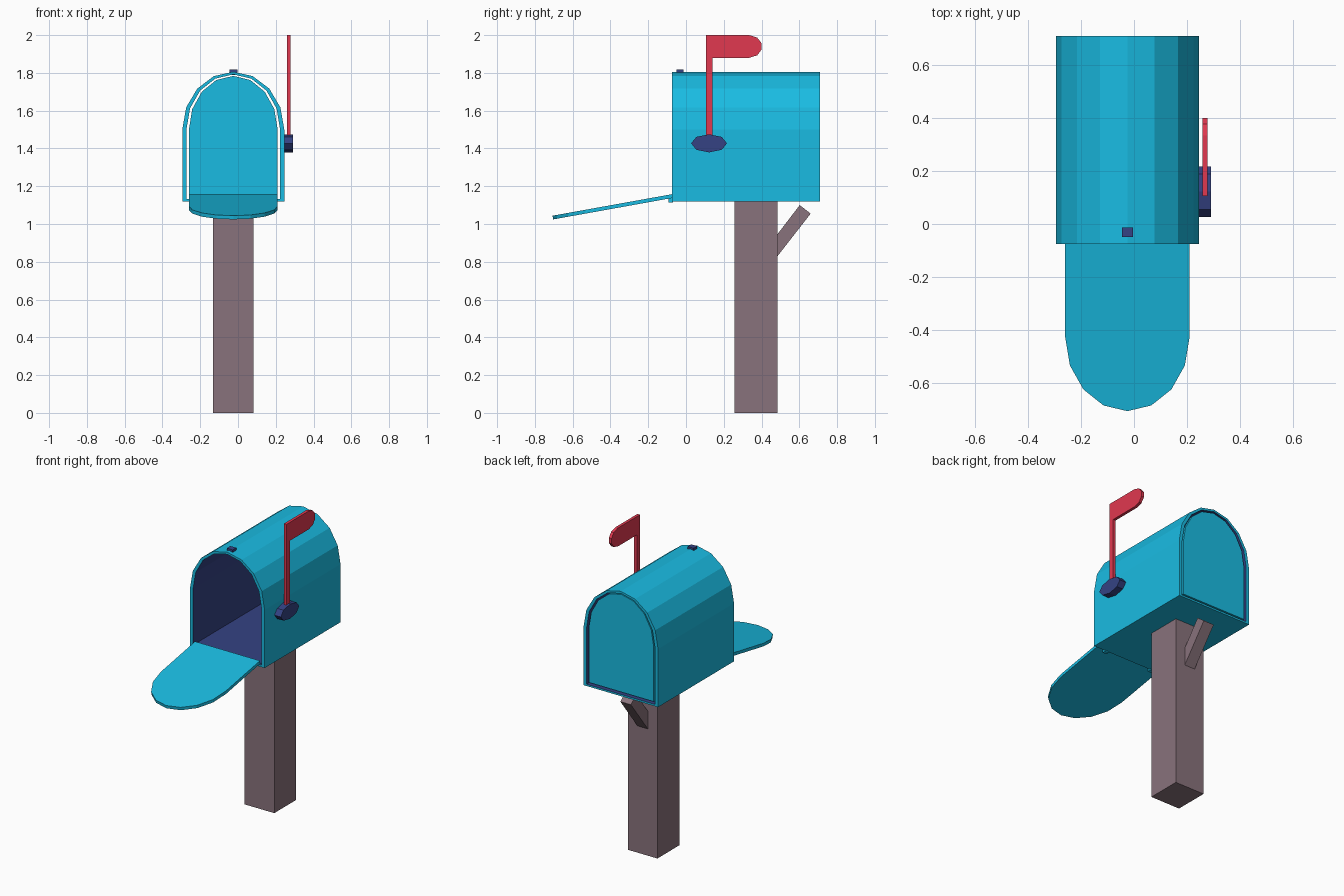
import bpy, bmesh, math
from mathutils import Vector

if "Cube" in bpy.data.objects:
    bpy.data.objects.remove(bpy.data.objects["Cube"])

CX = -0.025  # centre line of box and post


def material(name, rgb):
    m = bpy.data.materials.new(name)
    m.diffuse_color = (*rgb, 1)
    m.use_nodes = True
    m.node_tree.nodes["Principled BSDF"].inputs["Base Color"].default_value = m.diffuse_color
    return m


CYAN = material("cyan", (0.01, 0.50, 0.76))
NAVY = material("navy", (0.035, 0.055, 0.23))
RED = material("red", (0.75, 0.04, 0.08))
WOOD = material("wood", (0.25, 0.17, 0.20))


def finish(name, bm, *mats):
    bmesh.ops.recalc_face_normals(bm, faces=bm.faces[:])
    me = bpy.data.meshes.new(name)
    bm.to_mesh(me)
    bm.free()
    for m in mats:
        me.materials.append(m)
    ob = bpy.data.objects.new(name, me)
    bpy.context.collection.objects.link(ob)
    return ob


def prism(name, points, offset, mat):
    """Extrude a flat outline of 3D points along an offset vector."""
    bm = bmesh.new()
    off = Vector(offset)
    a = [bm.verts.new(p) for p in points]
    b = [bm.verts.new(Vector(p) + off) for p in points]
    bm.faces.new(a)
    bm.faces.new(b[::-1])
    for i in range(len(a)):
        j = (i + 1) % len(a)
        bm.faces.new((a[i], b[i], b[j], a[j]))
    return finish(name, bm, mat)


def box(name, x, y, z, mat):
    pts = [(x[0], y[0], z[0]), (x[1], y[0], z[0]), (x[1], y[1], z[0]), (x[0], y[1], z[0])]
    return prism(name, pts, (0, 0, z[1] - z[0]), mat)


def arch(rx, base, spring, rise):
    """Round-topped outline: flat base, straight sides, eight-sided arc."""
    arc = [(CX + rx * math.cos(math.pi * i / 8), spring + rise * math.sin(math.pi * i / 8))
           for i in range(9)]
    return [(CX - rx, base), (CX + rx, base)] + arc


# Hollow box shell, navy on the inside
Y0, Y1 = -0.075, 0.71
outer = arch(0.27, 1.12, 1.50, 0.306)
inner = arch(0.248, 1.132, 1.50, 0.292)
bm = bmesh.new()
loops = [[bm.verts.new((x, y, z)) for x, z in prof]
         for prof, y in ((outer, Y0), (outer, Y1), (inner, Y1), (inner, Y0))]
n = len(outer)
for k in range(4):
    p, q = loops[k], loops[(k + 1) % 4]
    for i in range(n):
        j = (i + 1) % n
        f = bm.faces.new((p[i], p[j], q[j], q[i]))
        f.material_index = 1 if k == 2 else 0
finish("box_shell", bm, CYAN, NAVY)

# Back panel, set in with a narrow gap
prism("back_panel", [(x, 0.685, z) for x, z in arch(0.235, 1.145, 1.50, 0.284)],
      (0, 0.02, 0), CYAN)

# Open door, hanging slightly down
tilt = math.radians(10.2)
c, s = math.cos(tilt), math.sin(tilt)
prism("door", [(x, -0.073 - d * c, 1.158 - d * s) for x, d in arch(0.235, 0, 0.36, 0.284)],
      (0, 0.02 * s, -0.02 * c), CYAN)

# Hinges
for side, x in (("left", CX - 0.175), ("right", CX + 0.175)):
    box("hinge_" + side, (x - 0.015, x + 0.015), (-0.093, -0.07), (1.113, 1.15), CYAN)

# Latch on top
box("latch", (-0.046, -0.003), (-0.05, -0.013), (1.79, 1.817), NAVY)

# Post and diagonal brace
box("post", (-0.132, 0.082), (0.258, 0.484), (0, 1.12), WOOD)
prism("brace", [(CX - 0.038, y, z) for y, z in
                ((0.43, 0.76), (0.66, 1.055), (0.602, 1.10), (0.43, 0.875))],
      (0.076, 0, 0), WOOD)

# Flag pivot
prism("flag_pivot", [(0.24, 0.122 + 0.095 * math.cos(math.tau * i / 8),
                      1.427 + 0.048 * math.sin(math.tau * i / 8)) for i in range(8)],
      (0.051, 0, 0), NAVY)

# Flag: pole and round-ended blade in one outline
prism("flag", [(0.259, y, z) for y, z in
               ((0.105, 1.43), (0.139, 1.43), (0.139, 1.88), (0.335, 1.88), (0.377, 1.893),
                (0.40, 1.923), (0.40, 1.957), (0.377, 1.987), (0.335, 2.0), (0.105, 2.0))],
      (0.019, 0, 0), RED)
